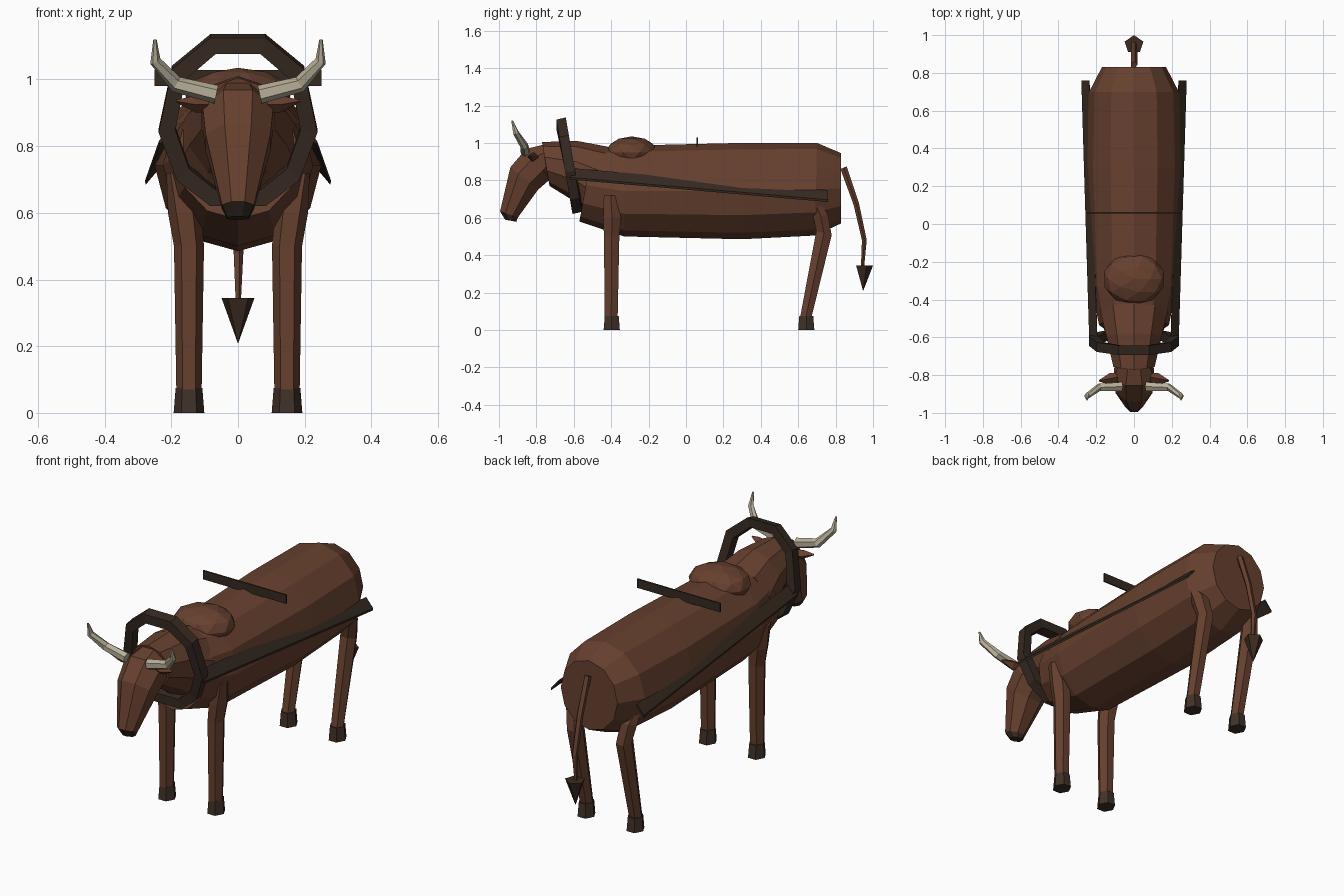
import bpy, bmesh, math
from mathutils import Vector as V


def material(name, rgb):
    m = bpy.data.materials.new(name)
    m.diffuse_color = (*rgb, 1)
    return m


HIDE = material("brown hide", (0.135, 0.052, 0.028))
DARK = material("dark leather and wood", (0.036, 0.022, 0.015))
HOOF = material("hoof brown", (0.050, 0.031, 0.021))
TUFT = material("tail tuft brown", (0.045, 0.023, 0.015))
HORN = material("horn cream", (0.48, 0.43, 0.32))


def finish(name, bm, mat, mirror=False):
    bmesh.ops.recalc_face_normals(bm, faces=bm.faces)
    me = bpy.data.meshes.new(name)
    bm.to_mesh(me)
    bm.free()
    me.materials.append(mat)
    ob = bpy.data.objects.new(name, me)
    bpy.context.collection.objects.link(ob)
    if mirror:
        ob.modifiers.new("mirror", "MIRROR")
    return ob


def loft(name, sections, n, mat, mirror=False, closed=False, phase=0.0):
    """Skin n-sided rings, each given as centre and two half-axis vectors."""
    bm = bmesh.new()
    rings = []
    for c, u, v in sections:
        angles = [phase + 2 * math.pi * i / n for i in range(n)]
        rings.append([bm.verts.new(V(c) + V(u) * math.cos(a) + V(v) * math.sin(a)) for a in angles])
    pairs = list(zip(rings, rings[1:] + rings[:1]))
    for a, b in pairs if closed else pairs[:-1]:
        for i in range(n):
            j = (i + 1) % n
            bm.faces.new((a[i], a[j], b[j], b[i]))
    if not closed:
        bm.faces.new(rings[0])
        bm.faces.new(rings[-1])
    return finish(name, bm, mat, mirror)


def side(hw, y1, z1, y2, z2, x=0.0):
    """Ring whose side-view extremes are two points, hw wide each way in x."""
    return ((x, (y1 + y2) / 2, (z1 + z2) / 2), (hw, 0, 0), (0, (y1 - y2) / 2, (z1 - z2) / 2))


def box(name, a, b, width, depth, mat, mirror=False):
    """Straight bar from a to b; width and depth are half-axis vectors."""
    bm = bmesh.new()
    w, d = V(width), V(depth)
    ends = [[bm.verts.new(V(p) + w * s + d * t) for s, t in ((1, 1), (-1, 1), (-1, -1), (1, -1))] for p in (a, b)]
    for e in ends:
        bm.faces.new(e)
    for i in range(4):
        j = (i + 1) % 4
        bm.faces.new((ends[0][i], ends[0][j], ends[1][j], ends[1][i]))
    return finish(name, bm, mat, mirror)


# Barrel body and neck
loft("body", [side(0.17, 0.83, 0.945, 0.83, 0.57), side(0.24, 0.70, 1.0, 0.69, 0.505),
              side(0.25, 0.30, 1.0, 0.30, 0.485), side(0.225, -0.33, 0.985, -0.33, 0.50),
              side(0.185, -0.50, 0.97, -0.57, 0.58)], 12, HIDE)
loft("neck", [side(0.19, -0.42, 0.98, -0.52, 0.60), side(0.155, -0.58, 1.01, -0.60, 0.69),
              side(0.115, -0.77, 1.005, -0.73, 0.77)], 10, HIDE, phase=math.pi / 10)

# Shoulder hump
bm = bmesh.new()
bmesh.ops.create_icosphere(bm, subdivisions=2, radius=1)
for v in bm.verts:
    v.co = V((v.co.x * 0.165, v.co.y * 0.14 - 0.29, v.co.z * 0.085 + 0.95))
finish("hump", bm, HIDE)

# Head and nose
loft("head", [side(0.09, -0.77, 0.995, -0.72, 0.84), side(0.115, -0.86, 0.975, -0.72, 0.80),
              side(0.105, -0.945, 0.875, -0.785, 0.745), side(0.052, -0.998, 0.635, -0.895, 0.60)],
     8, HIDE, phase=math.pi / 8)
loft("nose", [side(0.052, -0.998, 0.635, -0.895, 0.60), side(0.035, -0.97, 0.59, -0.905, 0.578)],
     8, DARK, phase=math.pi / 8)

# Ears and horns
loft("ear", [((0.08, -0.81, 0.925), (0.01, 0, 0.022), (0, 0.025, 0)),
             ((0.13, -0.82, 0.925), (0.005, 0, 0.025), (0, 0.03, 0)),
             ((0.185, -0.83, 0.935), (0, 0, 0.004), (0, 0.004, 0))], 4, HIDE, True)
loft("horn", [((0.065, -0.86, 0.955), (-0.006, 0, 0.027), (0, 0.027, 0)),
              ((0.185, -0.865, 0.985), (-0.011, 0, 0.022), (0, 0.022, 0)),
              ((0.248, -0.91, 1.055), (-0.015, 0, 0.008), (0, 0.015, 0.006)),
              ((0.249, -0.93, 1.12), (-0.005, 0, 0), (0, 0.005, 0))], 6, HORN, True)

# Legs with hooves
loft("front_leg", [side(0.038, -0.44, 0.07, -0.36, 0.07, 0.147), side(0.045, -0.445, 0.50, -0.35, 0.50, 0.147),
                   side(0.05, -0.45, 0.60, -0.34, 0.60, 0.16), side(0.025, -0.445, 0.72, -0.36, 0.72, 0.19)],
     6, HIDE, True)
loft("rear_leg", [side(0.036, 0.605, 0.065, 0.675, 0.065, 0.147), side(0.044, 0.69, 0.53, 0.785, 0.505, 0.147),
                  side(0.045, 0.675, 0.60, 0.765, 0.62, 0.165), side(0.025, 0.66, 0.70, 0.71, 0.69, 0.19)],
     6, HIDE, True)
for name, y in (("front_hoof", -0.397), ("rear_hoof", 0.643)):
    loft(name, [side(0.046, y - 0.05, 0, y + 0.05, 0, 0.147),
                side(0.040, y - 0.043, 0.075, y + 0.043, 0.075, 0.147)], 6, HOOF, True)

# Tail with tuft
loft("tail", [side(0.018, 0.825, 0.86, 0.86, 0.875), side(0.018, 0.895, 0.67, 0.925, 0.68),
              side(0.016, 0.94, 0.48, 0.967, 0.48), side(0.009, 0.935, 0.34, 0.953, 0.34)], 5, HIDE)
loft("tail_tuft", [side(0.052, 1.0, 0.345, 0.90, 0.345), side(0.001, 0.948, 0.21, 0.946, 0.21)],
     5, TUFT, phase=math.pi / 2)

# Tilted harness collar
ring = []
half = [(0.075, 1.106), (0.178, 1.02), (0.213, 0.85), (0.165, 0.72), (0.075, 0.65)]
for x, z in half + [(-x, z) for x, z in reversed(half)]:
    y = -0.667 + (1.10 - z) * 0.19
    out = V((x, 0, z - 0.88)).normalized() * 0.036
    ring.append(((x, y, z), (0, 0.036, 0.008), out))
loft("collar", ring, 4, DARK, closed=True, phase=math.pi / 4)

# Side shafts and crossbar
box("side_shaft", (0.215, -0.62, 0.835), (0.257, 0.76, 0.715), (0.021, 0, -0.025), (0.001, 0, 0.006), DARK, True)
box("crossbar", (-0.25, 0.06, 1.005), (0.25, 0.06, 1.005), (0, 0.004, 0), (0, 0, 0.024), DARK)
